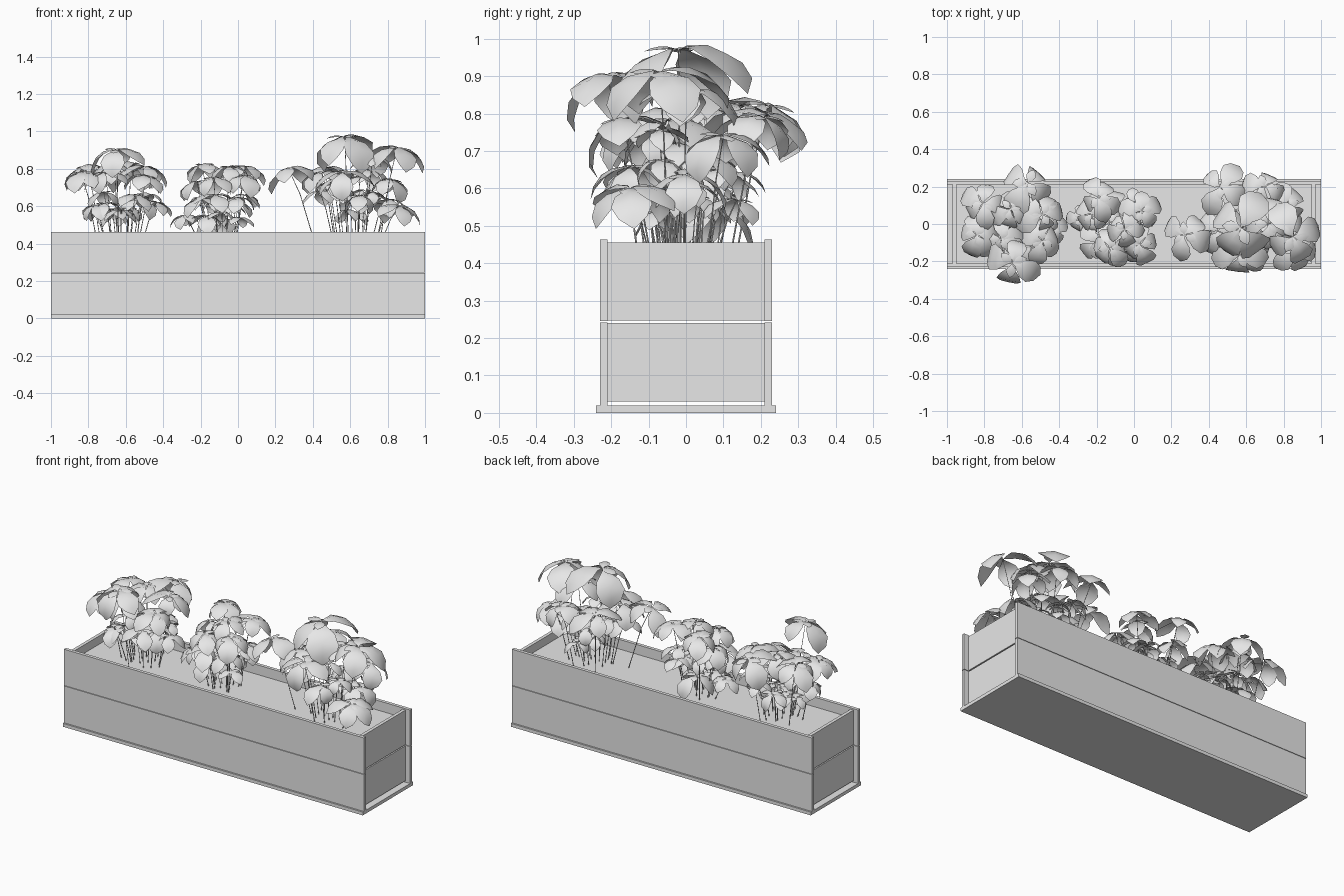
import bpy, bmesh, math, random
from mathutils import Vector, Matrix

random.seed(7)
if "Cube" in bpy.data.objects:
    bpy.data.objects.remove(bpy.data.objects["Cube"], do_unlink=True)

# One neutral grey for everything
GREY = (0.8, 0.8, 0.8, 1)
grey = bpy.data.materials.new("plain_grey")
grey.use_nodes = True
grey.diffuse_color = GREY
bsdf = next(n for n in grey.node_tree.nodes if n.type == 'BSDF_PRINCIPLED')
bsdf.inputs["Base Color"].default_value = GREY


def mesh_object(name, bm, smooth=False):
    mesh = bpy.data.meshes.new(name)
    bm.to_mesh(mesh)
    bm.free()
    mesh.materials.append(grey)
    for p in mesh.polygons:
        p.use_smooth = smooth
    obj = bpy.data.objects.new(name, mesh)
    bpy.context.collection.objects.link(obj)
    return obj


def box(name, x0, x1, y0, y1, z0, z1):
    bm = bmesh.new()
    size = Matrix.Diagonal((x1 - x0, y1 - y0, z1 - z0, 1))
    centre = Matrix.Translation(((x0 + x1) / 2, (y0 + y1) / 2, (z0 + z1) / 2))
    bmesh.ops.create_cube(bm, size=1, matrix=centre @ size)
    return mesh_object(name, bm)


# Planter: base, two boards on each side, hollow under the soil
SOIL = 0.405
box("base_plate", -1, 1, -0.24, 0.24, 0, 0.02)
for side, s in (("front", -1), ("back", 1)):
    y0, y1 = sorted((s * 0.21, s * 0.23))
    box(side + "_lower_board", -1, 1, y0, y1, 0.02, 0.242)
    box(side + "_upper_board", -1, 1, y0, y1, 0.245, 0.463)
for side, s in (("left", 1), ("right", -1)):
    x0, x1 = sorted((s * 0.95, s * 0.97))
    box(side + "_lower_end", x0, x1, -0.21, 0.21, 0.03, 0.24)
    box(side + "_upper_end", x0, x1, -0.21, 0.21, 0.247, 0.455)
box("soil", -0.95, 0.95, -0.21, 0.21, SOIL - 0.004, SOIL)

# Leaf outline: position along the midrib and half width, per unit length
OUTLINE = ((0, 0.01), (0.1, 0.04), (0.32, 0.24), (0.54, 0.31), (0.78, 0.21), (1, 0.0))


def add_leaf(bm, frame, length, start, droop):
    """Drooping leaf folded along its midrib, growing along local +X."""
    pos, last, rows = Vector(), 0, []
    for t, half in OUTLINE:
        pitch = start - droop * t
        pos = pos + Vector((math.cos(pitch), 0, math.sin(pitch))) * (t - last) * length
        last = t
        w = half * length
        edge = Vector((0, 0, -0.25 * w))
        points = [pos + edge + Vector((0, w, 0)), pos, pos + edge - Vector((0, w, 0))]
        if half == 0:
            points = [pos]
        rows.append([bm.verts.new(frame @ p) for p in points])
    for a, b in zip(rows, rows[1:]):
        for i in range(2):
            if len(b) == 1:
                bm.faces.new((a[i], a[i + 1], b[0]))
            else:
                bm.faces.new((a[i], a[i + 1], b[i + 1], b[i]))


def add_whorl(bm, head, length, out, count):
    """Ring of leaves around a stem tip, leaning away from the plant."""
    normal = Vector((out.x, out.y, 0)) * 0.8 + Vector((0, 0, 1))
    lean = normal.to_track_quat('Z', 'Y').to_matrix().to_4x4()
    turn = random.uniform(0, math.tau)
    for i in range(count):
        angle = turn + math.tau * i / count + random.uniform(-0.25, 0.25)
        frame = Matrix.Translation(head) @ lean @ Matrix.Rotation(angle, 4, 'Z')
        add_leaf(bm, frame, length * random.uniform(0.85, 1.15),
                 random.uniform(0.3, 0.65), random.uniform(1.5, 2.3))
    # Small young leaves in the middle
    for i in range(3):
        frame = Matrix.Translation(head) @ lean @ Matrix.Rotation(turn + 0.6 + i * 2.1, 4, 'Z')
        add_leaf(bm, frame, length * 0.4, 0.5, 0.9)


def add_stem(curve, foot, head):
    knee = foot.lerp(head, 0.55) + Vector((0, 0, 0.1 * (head.z - foot.z)))
    line = curve.splines.new('POLY')
    line.points.add(2)
    for point, p, r in zip(line.points, (foot, knee, head), (1, 0.8, 0.6)):
        point.co = (*p, 1)
        point.radius = r


def plant(name, centre, spread, heads, fill, low, high):
    bm = bmesh.new()
    curve = bpy.data.curves.new(name + "_stems", 'CURVE')
    curve.dimensions = '3D'
    curve.bevel_depth = 0.0025
    curve.bevel_resolution = 0
    curve.materials.append(grey)
    base = Vector((*centre, SOIL))
    whorls = [(Vector(h[:3]), h[3], 5 if h[3] < 0.18 else 4) for h in heads]
    # Smaller whorls fill the plant below its crown
    for i in range(fill):
        a = i * 2.4 + random.uniform(-0.3, 0.3)
        r = math.sqrt((i + 0.5) / fill)
        p = Vector((centre[0] + spread[0] * r * math.cos(a),
                    centre[1] + spread[1] * r * math.sin(a),
                    random.uniform(low, high)))
        whorls.append((p, random.uniform(0.1, 0.16), random.choice((3, 4, 4))))
    for head, length, count in whorls:
        out = head - base
        foot = Vector((base.x + out.x * 0.6, base.y + out.y * 0.6, SOIL))
        add_stem(curve, foot, head)
        add_whorl(bm, head, length, out, count)
    mesh_object(name + "_leaves", bm, smooth=True)
    stems = bpy.data.objects.new(name + "_stems", curve)
    bpy.context.collection.objects.link(stems)


# Each crown whorl: position and leaf length
plant("right_plant", (-0.62, 0.0), (0.19, 0.16), [
    (-0.65, -0.21, 0.9, 0.21), (-0.57, 0.22, 0.82, 0.21),
    (-0.81, 0.11, 0.81, 0.17), (-0.84, -0.06, 0.78, 0.17),
    (-0.71, -0.08, 0.78, 0.17), (-0.49, 0.05, 0.81, 0.17),
    (-0.49, -0.09, 0.76, 0.16), (-0.66, 0.08, 0.82, 0.16)],
    14, 0.56, 0.74)
plant("middle_plant", (-0.08, -0.01), (0.16, 0.14), [
    (-0.19, 0.14, 0.82, 0.17), (-0.05, -0.03, 0.81, 0.15),
    (-0.13, -0.13, 0.75, 0.16), (0.04, 0.07, 0.81, 0.16),
    (0.03, -0.11, 0.76, 0.17), (-0.22, 0.05, 0.73, 0.14),
    (-0.29, 0.03, 0.55, 0.11)],
    13, 0.53, 0.71)
plant("tall_plant", (0.62, -0.01), (0.2, 0.16), [
    (0.57, -0.02, 0.97, 0.26), (0.85, -0.07, 0.91, 0.23),
    (0.46, 0.2, 0.8, 0.18), (0.7, 0.2, 0.79, 0.18),
    (0.56, -0.17, 0.78, 0.19), (0.72, 0.0, 0.86, 0.19),
    (0.45, -0.04, 0.78, 0.18), (0.27, -0.06, 0.8, 0.19),
    (0.86, -0.15, 0.6, 0.16), (0.82, 0.1, 0.74, 0.17)],
    14, 0.56, 0.76)
